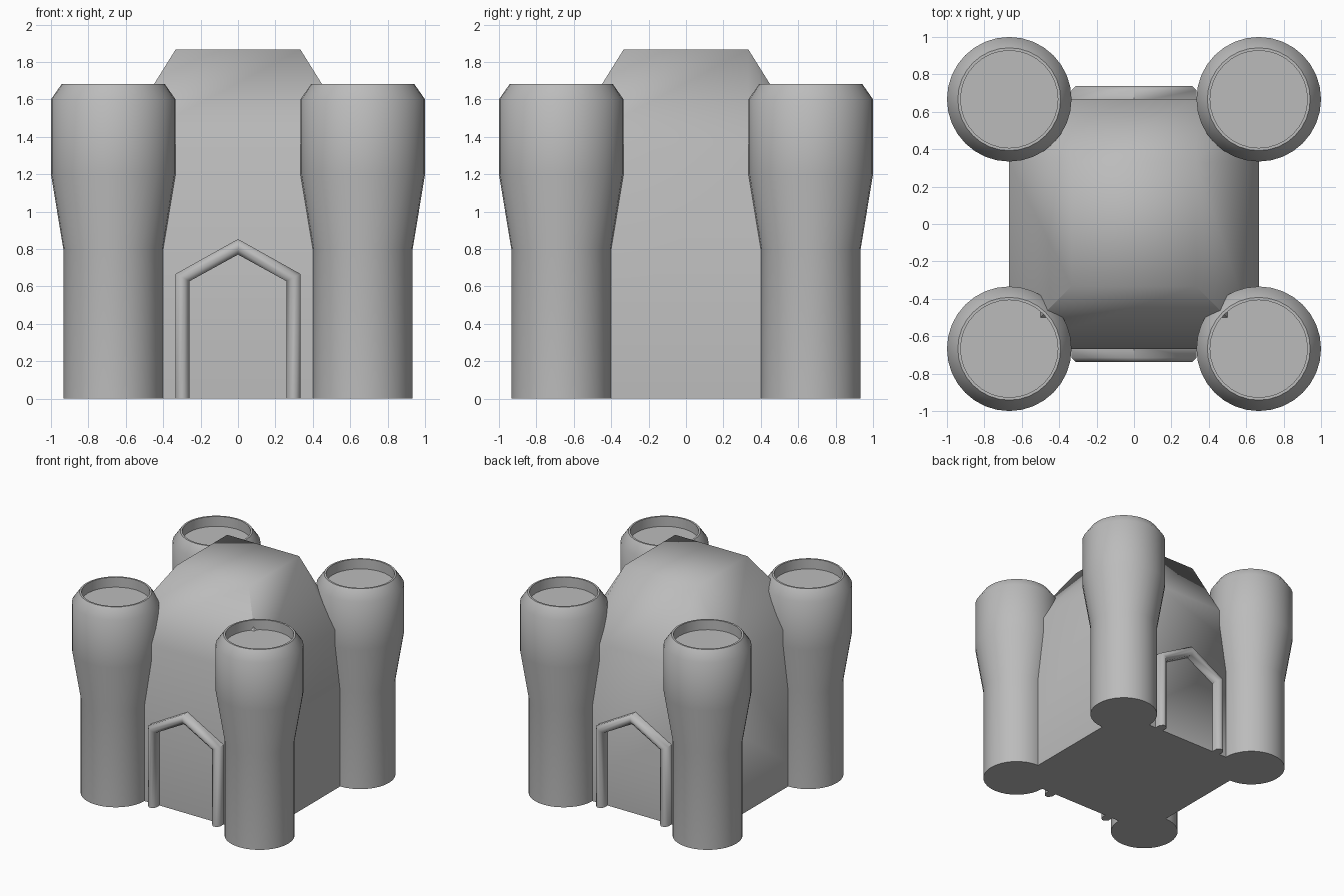
import bpy, bmesh, math

cube = bpy.data.objects.get("Cube")
if cube:
    bpy.data.objects.remove(cube)

# One stone colour for the whole keep
stone = bpy.data.materials.new("grey_stone")
stone.use_nodes = True
grey = (0.5, 0.5, 0.5, 1)
stone.diffuse_color = grey
stone.node_tree.nodes["Principled BSDF"].inputs["Base Color"].default_value = grey

HALF, STEP = 0.667, 0.333


def add_object(name, bm, angle):
    bmesh.ops.recalc_face_normals(bm, faces=bm.faces)
    mesh = bpy.data.meshes.new(name)
    bm.to_mesh(mesh)
    bm.free()
    mesh.materials.append(stone)
    obj = bpy.data.objects.new(name, mesh)
    bpy.context.collection.objects.link(obj)
    bpy.ops.object.select_all(action='DESELECT')
    obj.select_set(True)
    bpy.context.view_layer.objects.active = obj
    bpy.ops.object.shade_smooth_by_angle(angle=math.radians(angle))
    return obj


# Keep: square walls, hipped front corners and cut back corners under a flat top
bm = bmesh.new()
for sx in (-1, 1):
    for sy in (-1, 1):
        points = [(HALF, HALF, 0), (STEP, STEP, 1.867)]
        if sy < 0:
            points.append((HALF, HALF, 1.333))
        else:
            points += [(HALF, HALF, 1), (HALF, STEP, 1.333), (STEP, HALF, 1.333)]
        for x, y, z in points:
            bm.verts.new((sx * x, sy * y, z))
bmesh.ops.convex_hull(bm, input=bm.verts)
bmesh.ops.dissolve_limit(bm, angle_limit=0.01, verts=bm.verts, edges=bm.edges)
add_object("keep", bm, 70)


# Corner towers: turned profile with a flared head and a sunken floor
def tower(name, cx, cy):
    profile = [(0, 0), (0.267, 0), (0.267, 0.8), (0.333, 1.2), (0.333, 1.6),
               (0.275, 1.683), (0.26, 1.683), (0.26, 1.6), (0, 1.6)]
    bm = bmesh.new()
    verts = [bm.verts.new((r, 0, z)) for r, z in profile]
    edges = [bm.edges.new(pair) for pair in zip(verts, verts[1:])]
    bmesh.ops.spin(bm, geom=verts + edges, cent=(0, 0, 0), axis=(0, 0, 1),
                   angle=math.tau, steps=32, use_merge=True)
    bmesh.ops.remove_doubles(bm, verts=bm.verts, dist=0.0005)
    add_object(name, bm, 50).location = (cx, cy, 0)


for side, sx in (("left", 1), ("right", -1)):
    for end, sy in (("front", -1), ("back", 1)):
        tower(f"{end}_{side}_tower", sx * HALF, sy * HALF)


# Gate frames: a pointed arch swept through a bevelled section
def gate_frame(name, sy):
    # half width, shoulder height, peak height, distance from the centre
    section = [(0.333, 0.667, 0.853, 0.65), (0.333, 0.667, 0.853, 0.715),
               (0.31, 0.655, 0.828, 0.739), (0.285, 0.642, 0.8, 0.739),
               (0.26, 0.627, 0.77, 0.715), (0.26, 0.627, 0.77, 0.65)]
    bm = bmesh.new()
    rows = []
    for w, shoulder, peak, d in section:
        arch = [(-w, 0), (-w, shoulder), (0, peak), (w, shoulder), (w, 0)]
        rows.append([bm.verts.new((x, sy * d, z)) for x, z in arch])
    for a, b in zip(rows, rows[1:] + rows[:1]):
        for i in range(4):
            bm.faces.new((a[i], a[i + 1], b[i + 1], b[i]))
    for i in (0, 4):
        bm.faces.new([row[i] for row in rows])
    add_object(name, bm, 50)


gate_frame("front_gate_frame", -1)
gate_frame("back_gate_frame", 1)
